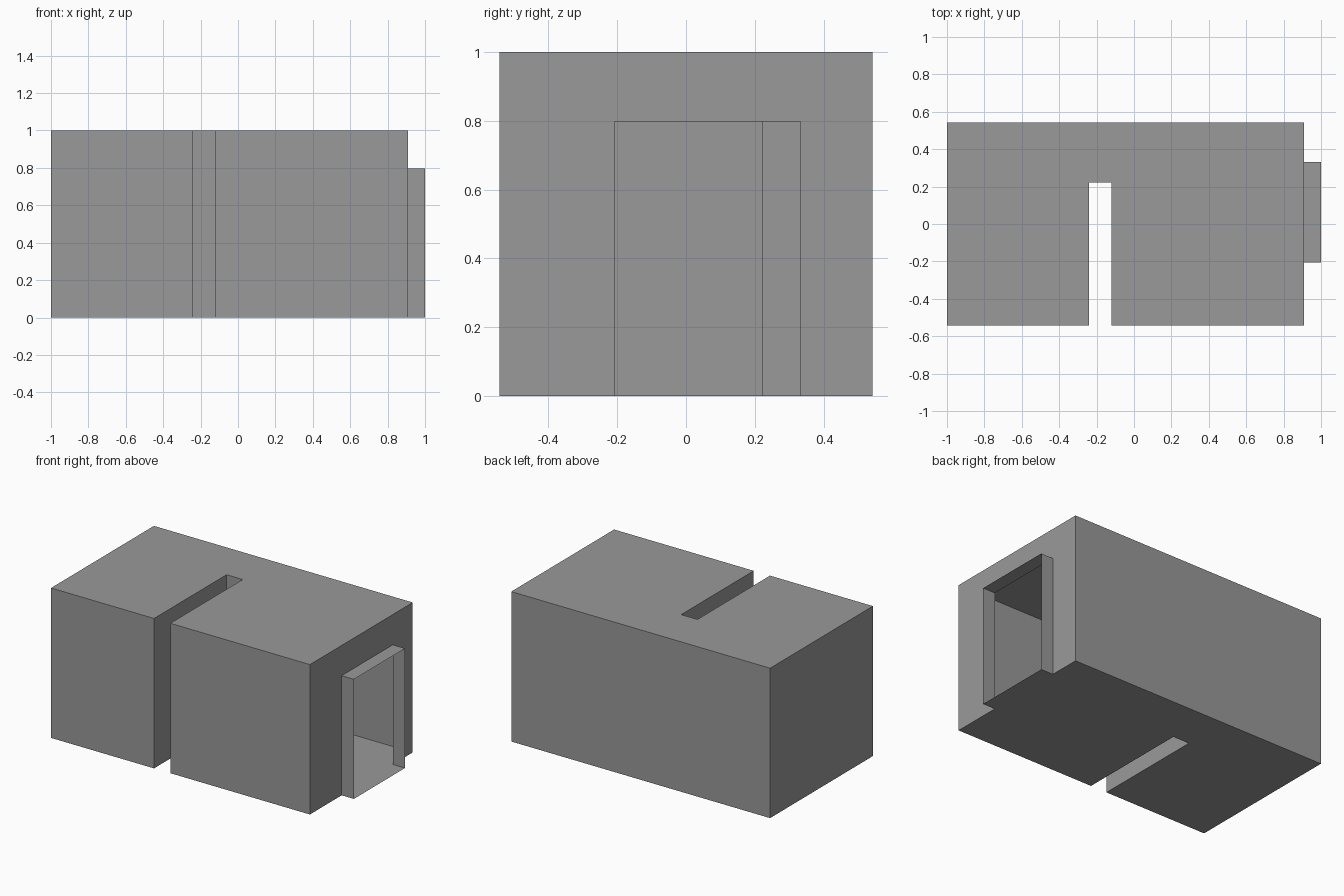
import bpy, bmesh

if "Cube" in bpy.data.objects:
    bpy.data.objects.remove(bpy.data.objects["Cube"])

X0, X1, X2 = -1.0, 0.91, 1.0      # left end, right wall, doorway front
Y = 0.542                         # half depth
S0, S1, SY = -0.24, -0.12, 0.222  # slot sides and slot end
D0, D1, DH = -0.207, 0.332, 0.798 # doorway sides and height

# Dark grey surface
grey = bpy.data.materials.new("dark_grey")
grey.diffuse_color = (0.32, 0.32, 0.32, 1)
grey.use_nodes = True
grey.node_tree.nodes["Principled BSDF"].inputs["Base Color"].default_value = grey.diffuse_color


def make_object(name, faces):
    """Build an open shell from faces given as lists of corner points."""
    bm = bmesh.new()
    for pts in faces:
        bm.faces.new([bm.verts.new(p) for p in pts])
    bmesh.ops.remove_doubles(bm, verts=bm.verts, dist=1e-5)
    mesh = bpy.data.meshes.new(name)
    bm.to_mesh(mesh)
    bm.free()
    mesh.materials.append(grey)
    obj = bpy.data.objects.new(name, mesh)
    bpy.context.collection.objects.link(obj)
    return obj


def wall(a, b, height):
    """Upright panel over a plan segment, facing right of a -> b."""
    return [(*a, 0), (*b, 0), (*b, height), (*a, height)]


# Hollow building: plan outline with the front slot, counter-clockwise
plan = [(X1, Y), (X0, Y), (X0, -Y), (S0, -Y), (S0, SY), (S1, SY), (S1, -Y), (X1, -Y)]
faces = [wall(a, b, 1) for a, b in zip(plan, plan[1:])]
faces.append([(x, y, 1) for x, y in plan])            # roof
faces.append([(x, y, 0) for x, y in reversed(plan)])  # floor

# Right wall with an open doorway
profile = [(-Y, 0), (D0, 0), (D0, DH), (D1, DH), (D1, 0), (Y, 0), (Y, 1), (-Y, 1)]
faces.append([(X1, y, z) for y, z in profile])
make_object("building_shell", faces)

# Thin open doorway tunnel: two sides, top and floor
make_object("doorway_tunnel", [
    wall((X1, D0), (X2, D0), DH),
    wall((X2, D1), (X1, D1), DH),
    [(X1, D0, DH), (X2, D0, DH), (X2, D1, DH), (X1, D1, DH)],
    [(X1, D1, 0), (X2, D1, 0), (X2, D0, 0), (X1, D0, 0)],
])
